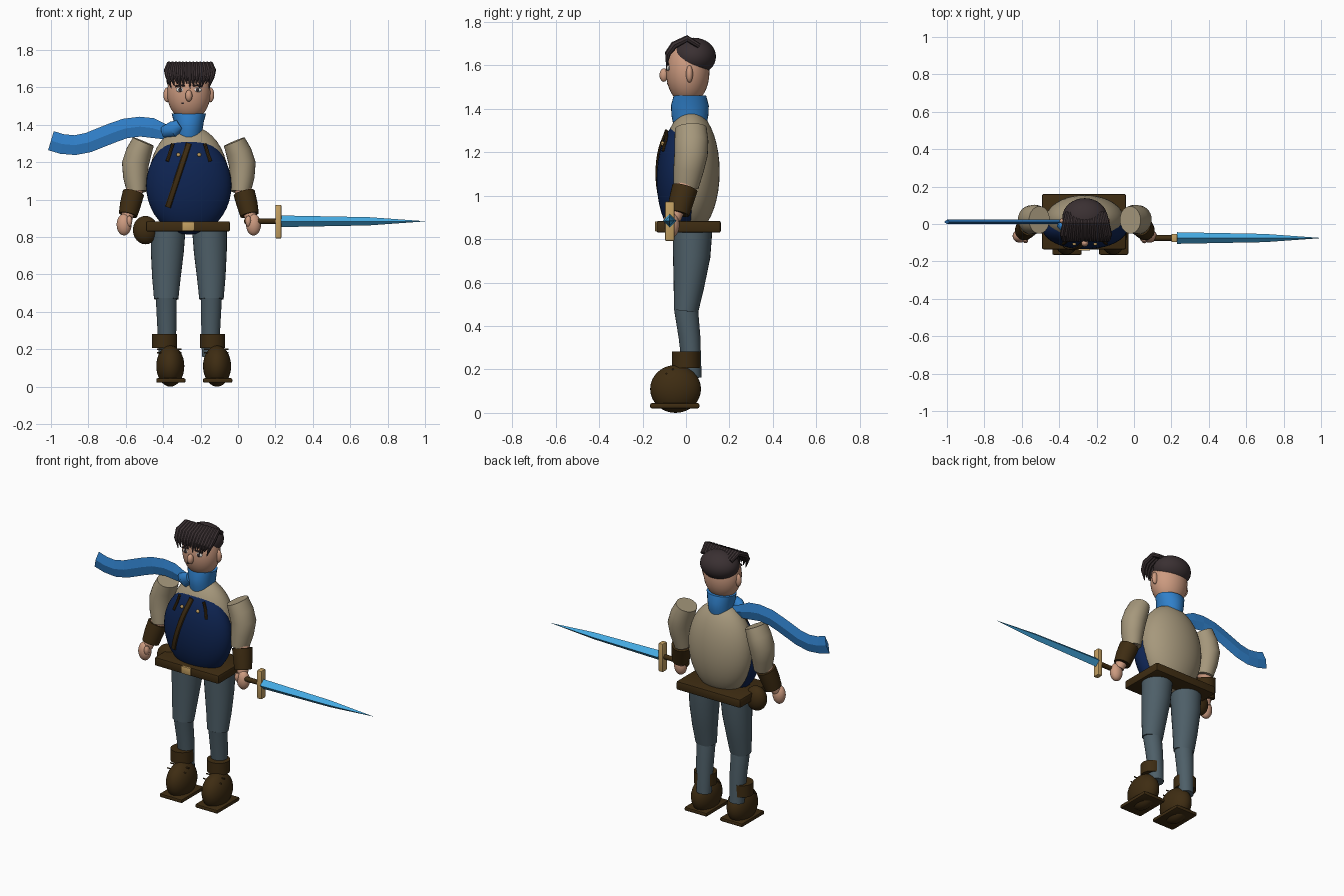
import bpy, bmesh, math
from mathutils import Vector, Matrix

CX = -0.263  # centre line of the figure


def material(name, r, g, b):
    lin = [(c / 255 / 12.92 if c < 11 else ((c / 255 + 0.055) / 1.055) ** 2.4) for c in (r, g, b)]
    m = bpy.data.materials.new(name)
    m.diffuse_color = (*lin, 1)
    return m


SKIN = material("skin", 205, 155, 128)
HAIR = material("hair_dark", 58, 48, 50)
NAVY = material("vest_navy", 14, 36, 82)
TAN = material("shirt_tan", 166, 152, 124)
BLUE = material("scarf_blue", 48, 128, 202)
BROWN = material("leather_brown", 62, 44, 18)
GREY = material("trouser_grey", 78, 95, 104)
GOLD = material("gold", 196, 160, 98)
STEEL = material("blade_blue", 70, 172, 228)
WHITE = material("eye_white", 232, 230, 225)


def finish(name, bm, mat, smooth=True):
    bmesh.ops.recalc_face_normals(bm, faces=bm.faces)
    me = bpy.data.meshes.new(name)
    bm.to_mesh(me)
    bm.free()
    me.materials.append(mat)
    ob = bpy.data.objects.new(name, me)
    bpy.context.collection.objects.link(ob)
    if smooth:
        bpy.ops.object.select_all(action='DESELECT')
        ob.select_set(True)
        bpy.context.view_layer.objects.active = ob
        bpy.ops.object.shade_smooth_by_angle(angle=math.radians(35))
    return ob


def ball(name, loc, size, mat, seg=32):
    bm = bmesh.new()
    bmesh.ops.create_uvsphere(bm, u_segments=seg, v_segments=seg // 2, radius=1)
    bmesh.ops.transform(bm, matrix=Matrix.Translation(loc) @ Matrix.Diagonal((*size, 1)), verts=bm.verts)
    return finish(name, bm, mat)


def box(name, lo, hi, mat, bevel=0.0):
    lo, hi = Vector(lo), Vector(hi)
    bm = bmesh.new()
    bmesh.ops.create_cube(bm, size=1)
    bmesh.ops.transform(bm, matrix=Matrix.Translation((lo + hi) / 2) @ Matrix.Diagonal((*(hi - lo), 1)), verts=bm.verts)
    if bevel:
        bmesh.ops.bevel(bm, geom=bm.edges[:], offset=bevel, segments=2, affect='EDGES', profile=0.5)
    return finish(name, bm, mat)


def sweep(name, pts, radii, mat, n=20, ref=(0, 1, 0), smooth=True):
    """Elliptical tube through pts; radii are (across, along ref) pairs."""
    pts = [Vector(p) for p in pts]
    ref = Vector(ref)
    bm = bmesh.new()
    rings = []
    for i, p in enumerate(pts):
        t = (pts[min(i + 1, len(pts) - 1)] - pts[max(i - 1, 0)]).normalized()
        a = ref.cross(t).normalized()
        b = t.cross(a)
        ra, rb = radii[i]
        rings.append([bm.verts.new(p + a * ra * math.cos(k * math.tau / n) + b * rb * math.sin(k * math.tau / n))
                      for k in range(n)])
    for r0, r1 in zip(rings, rings[1:]):
        for k in range(n):
            bm.faces.new((r0[k], r0[(k + 1) % n], r1[(k + 1) % n], r1[k]))
    bm.faces.new(rings[0])
    bm.faces.new(rings[-1])
    return finish(name, bm, mat, smooth)


# Torso and vest
ball("shirt_torso", (CX, 0.022, 1.11), (0.212, 0.133, 0.285), TAN, 40)
VC, VR = Vector((CX, -0.022, 1.075)), Vector((0.228, 0.113, 0.262))
ball("vest", VC, VR, NAVY, 40)


def vest_point(dx, z, out=0.004):
    k = 1 - (dx / VR.x) ** 2 - ((z - VC.z) / VR.z) ** 2
    return (CX + dx, min(VC.y - VR.y * math.sqrt(max(k, 0)) - out, -0.09), z)


def vest_band(name, a, b, w, steps):
    pts = [vest_point(a[0] + (b[0] - a[0]) * i / steps, a[1] + (b[1] - a[1]) * i / steps) for i in range(steps + 1)]
    sweep(name, pts, [(w, 0.007)] * len(pts), BROWN, 8)


# Chest strap, short vest tabs and buttons
vest_band("chest_strap", (0.0, 1.30), (-0.112, 0.96), 0.016, 12)
for s in (-1, 1):
    vest_band("vest_tab", (s * 0.085, 1.30), (s * 0.115, 1.205), 0.009, 4)
    ball("vest_button", vest_point(s * 0.056, 1.24, 0.002), (0.011, 0.009, 0.011), GOLD, 12)

# Belt, buckle and pouch
box("belt", (-0.492, -0.135, 0.83), (-0.043, 0.16, 0.884), BROWN, 0.008)
box("belt_buckle", (-0.298, -0.142, 0.835), (-0.235, -0.13, 0.882), GOLD, 0.003)
ball("belt_pouch", (-0.495, 0.0, 0.837), (0.067, 0.05, 0.076), BROWN, 24)

# Head
ball("head", (CX, 0.008, 1.57), (0.116, 0.1, 0.15), SKIN, 36)
ball("nose", (CX, -0.102, 1.555), (0.019, 0.02, 0.031), SKIN, 20)
box("mouth", (CX - 0.038, -0.087, 1.511), (CX - 0.026, -0.08, 1.518), HAIR)
for s in (-1, 1):
    ball("ear", (CX + s * 0.115, 0.016, 1.56), (0.021, 0.016, 0.04), SKIN, 16)
    x = CX + s * 0.046
    ball("eye", (x, -0.081, 1.587), (0.023, 0.008, 0.013), WHITE, 16)
    ball("eye_pupil", (x, -0.087, 1.587), (0.009, 0.005, 0.011), HAIR, 12)
    sweep("eyebrow", [(x - 0.026, -0.083, 1.607 + s * 0.002), (x, -0.087, 1.612), (x + 0.026, -0.083, 1.607 - s * 0.002)],
          [(0.005, 0.005)] * 3, HAIR, 8)

# Hair: cap plus a row of combed-forward strands
ball("hair_cap", (CX, 0.036, 1.64), (0.12, 0.102, 0.087), HAIR, 32)
for i in range(13):
    u = i / 6 - 1
    drop = 0.012 * (i % 3)
    x = CX + 0.006
    sweep("hair_strand",
          [(x + u * 0.1, 0.06, 1.69), (x + u * 0.112, 0.005, 1.723), (x + u * 0.125, -0.055, 1.692),
           (x + u * 0.118, -0.083, 1.655), (x + u * 0.1, -0.09, 1.595 + drop)],
          [(0.012, 0.012), (0.016, 0.014), (0.018, 0.015), (0.014, 0.013), (0.002, 0.002)], HAIR, 8, ref=(1, 0, 0))

# Scarf wrap, knot and flying tail
sweep("scarf_wrap", [(CX, 0.018, 1.335), (CX, 0.018, 1.37), (CX, 0.018, 1.415), (CX, 0.018, 1.46)],
      [(0.07, 0.078), (0.073, 0.085), (0.08, 0.087), (0.092, 0.075)], BLUE, 28)
sweep("scarf_knot", [(-0.31, -0.035, 1.40), (-0.345, -0.03, 1.375), (-0.40, -0.0, 1.36)],
      [(0.03, 0.03), (0.045, 0.035), (0.03, 0.02)], BLUE, 12)
tail = [(-0.33, 1.352), (-0.40, 1.365), (-0.46, 1.383), (-0.524, 1.39), (-0.604, 1.38), (-0.67, 1.357),
        (-0.738, 1.33), (-0.80, 1.305), (-0.872, 1.291), (-0.94, 1.297), (-1.0, 1.315)]
sweep("scarf_tail", [(x, 0.011, z) for x, z in tail],
      [(0.03, 0.011), (0.042, 0.012)] + [(0.053, 0.012)] * 9, BLUE, 4, smooth=False)

# Arms, mirrored
for s in (-1, 1):
    def P(dx, y, z):
        return (CX + s * dx, y, z)
    sweep("sleeve", [P(0.243, 0.022, 1.31), P(0.268, 0.025, 1.25), P(0.286, 0.023, 1.19), P(0.286, 0.012, 1.12),
                     P(0.278, 0.0, 1.04)],
          [(0.06, 0.073), (0.069, 0.078), (0.072, 0.077), (0.065, 0.07), (0.052, 0.058)], TAN, 28)
    sweep("forearm", [P(0.278, 0.0, 1.08), P(0.30, -0.01, 1.02), P(0.335, -0.055, 0.89)],
          [(0.045, 0.048), (0.045, 0.045), (0.03, 0.03)], SKIN)
    sweep("bracer", [P(0.296, -0.005, 1.035), P(0.312, -0.022, 0.975), P(0.325, -0.036, 0.918)],
          [(0.058, 0.06), (0.056, 0.057), (0.05, 0.052)], BROWN, 24)
    ball("hand", P(0.346, -0.065, 0.866), (0.04, 0.035, 0.058), SKIN, 24)
    ball("thumb", P(0.318, -0.085, 0.885), (0.016, 0.018, 0.03), SKIN, 12)

# Sword, pointing sideways from the hand
SY, SZ = -0.075, 0.884
sweep("sword_grip", [(0.045, SY, SZ), (0.22, SY, SZ)], [(0.015, 0.015)] * 2, BROWN, 16)
ball("sword_pommel", (0.05, SY, SZ), (0.018, 0.02, 0.02), BROWN, 16)
box("sword_guard", (0.2, SY - 0.022, 0.792), (0.232, SY + 0.022, 0.972), GOLD, 0.006)
sweep("sword_blade", [(0.23, SY, SZ), (0.7, SY, SZ), (1.0, SY, SZ)],
      [(0.031, 0.031), (0.022, 0.022), (0.0005, 0.0005)], STEEL, 4, smooth=False)

# Legs, mirrored
for s in (-1, 1):
    def P(dx, y, z):
        return (CX + s * dx, y, z)
    sweep("thigh", [P(0.11, 0.03, 0.85), P(0.115, 0.026, 0.72), P(0.12, 0.013, 0.58), P(0.121, 0.0, 0.468)],
          [(0.093, 0.092), (0.088, 0.086), (0.076, 0.07), (0.065, 0.056)], GREY, 28)
    sweep("shin", [P(0.121, 0.0, 0.48), P(0.118, 0.016, 0.35), P(0.115, 0.03, 0.16)],
          [(0.056, 0.055), (0.052, 0.05), (0.045, 0.042)], GREY, 28)

# Boots (both feet sit slightly to +x of the legs)
for cuff_x, foot_x in ((-0.393, -0.362), (-0.137, -0.112)):
    sweep("boot_cuff", [(cuff_x, 0.0, 0.207), (cuff_x, 0.0, 0.282)], [(0.067, 0.065)] * 2, BROWN, 28)
    ball("boot", (foot_x, -0.048, 0.11), (0.075, 0.117, 0.11), BROWN, 32)
    box("boot_sole", (foot_x - 0.075, -0.165, 0.021), (foot_x + 0.082, 0.062, 0.045), BROWN, 0.008)
    for y, z in ((-0.06, 0.20), (-0.09, 0.18)):
        sweep("boot_lace", [(foot_x - 0.07, y, z), (foot_x + 0.06, y, z)], [(0.004, 0.004)] * 2, BROWN, 8)
